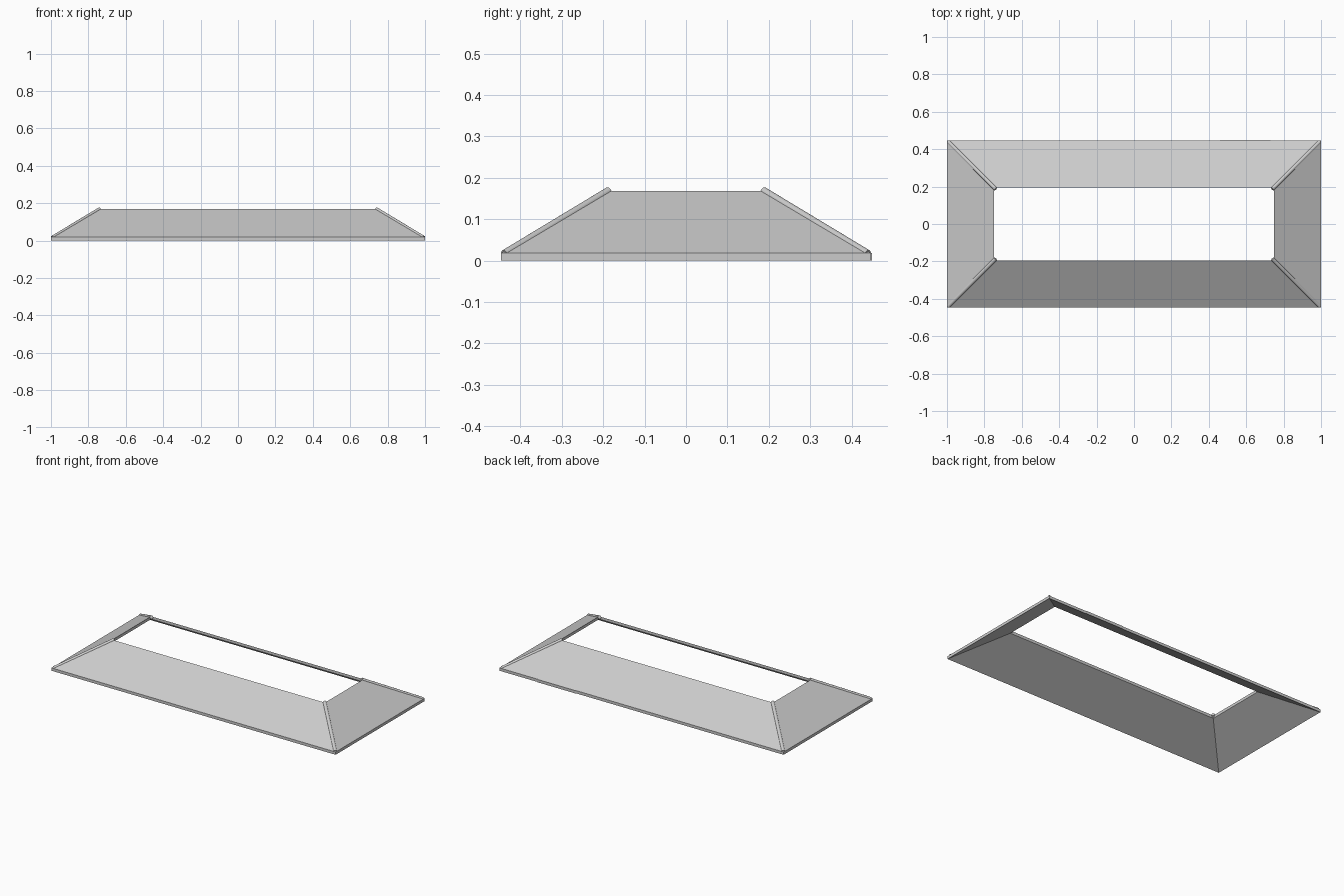
import bpy
import bmesh
from mathutils import Vector

HALF_X, HALF_Y = 1.0, 0.447   # outer half sizes at the eaves
INSET = 0.252                 # horizontal run of each slope
RISE = 0.15                   # height gained by each slope
THICK = 0.018                 # fascia and panel thickness

cube = bpy.data.objects.get("Cube")
if cube:
    bpy.data.objects.remove(cube, do_unlink=True)

grey = bpy.data.materials.new("light_grey")
grey.use_nodes = True
colour = (0.6, 0.6, 0.6, 1.0)
grey.diffuse_color = colour
grey.node_tree.nodes["Principled BSDF"].inputs["Base Color"].default_value = colour


def add_object(name, bm):
    bmesh.ops.recalc_face_normals(bm, faces=bm.faces)
    mesh = bpy.data.meshes.new(name)
    bm.to_mesh(mesh)
    bm.free()
    mesh.materials.append(grey)
    obj = bpy.data.objects.new(name, mesh)
    bpy.context.collection.objects.link(obj)
    return obj


# Four mitred sloping panels, swept as one closed section round the rectangle
section = [(0, 0), (0, THICK), (INSET, THICK + RISE), (INSET, RISE)]
corners = [(-1, -1), (1, -1), (1, 1), (-1, 1)]
bm = bmesh.new()
rings = [[bm.verts.new((sx * (HALF_X - d), sy * (HALF_Y - d), z)) for sx, sy in corners]
         for d, z in section]
for i, ring in enumerate(rings):
    after = rings[(i + 1) % len(rings)]
    for k in range(4):
        n = (k + 1) % 4
        bm.faces.new((ring[k], ring[n], after[n], after[k]))
add_object("sloping_skirt", bm)

# Round cap along each hip, from the eaves to the opening
RADIUS = 0.01
for sx, sy in corners:
    low = Vector((sx * (HALF_X - 0.008), sy * (HALF_Y - 0.008), THICK - 0.002))
    high = Vector((sx * (HALF_X - INSET - 0.008), sy * (HALF_Y - INSET - 0.008),
                   THICK + RISE))
    axis = high - low
    bm = bmesh.new()
    bmesh.ops.create_cone(bm, cap_ends=True, segments=16, radius1=RADIUS,
                          radius2=RADIUS, depth=axis.length)
    bm.transform(axis.to_track_quat('Z', 'Y').to_matrix().to_4x4())
    bmesh.ops.translate(bm, verts=bm.verts, vec=(low + high) / 2)
    name = ("front" if sy < 0 else "back") + ("_left" if sx > 0 else "_right")
    cap = add_object(name + "_hip_cap", bm)
    bpy.ops.object.select_all(action='DESELECT')
    cap.select_set(True)
    bpy.context.view_layer.objects.active = cap
    bpy.ops.object.shade_smooth_by_angle()

# Thin plate on the back fascia
bm = bmesh.new()
bmesh.ops.create_cube(bm, size=1)
bmesh.ops.scale(bm, verts=bm.verts, vec=(0.27, 0.004, THICK))
bmesh.ops.translate(bm, verts=bm.verts, vec=(0.595, HALF_Y + 0.001, THICK / 2))
add_object("back_fascia_plate", bm)
